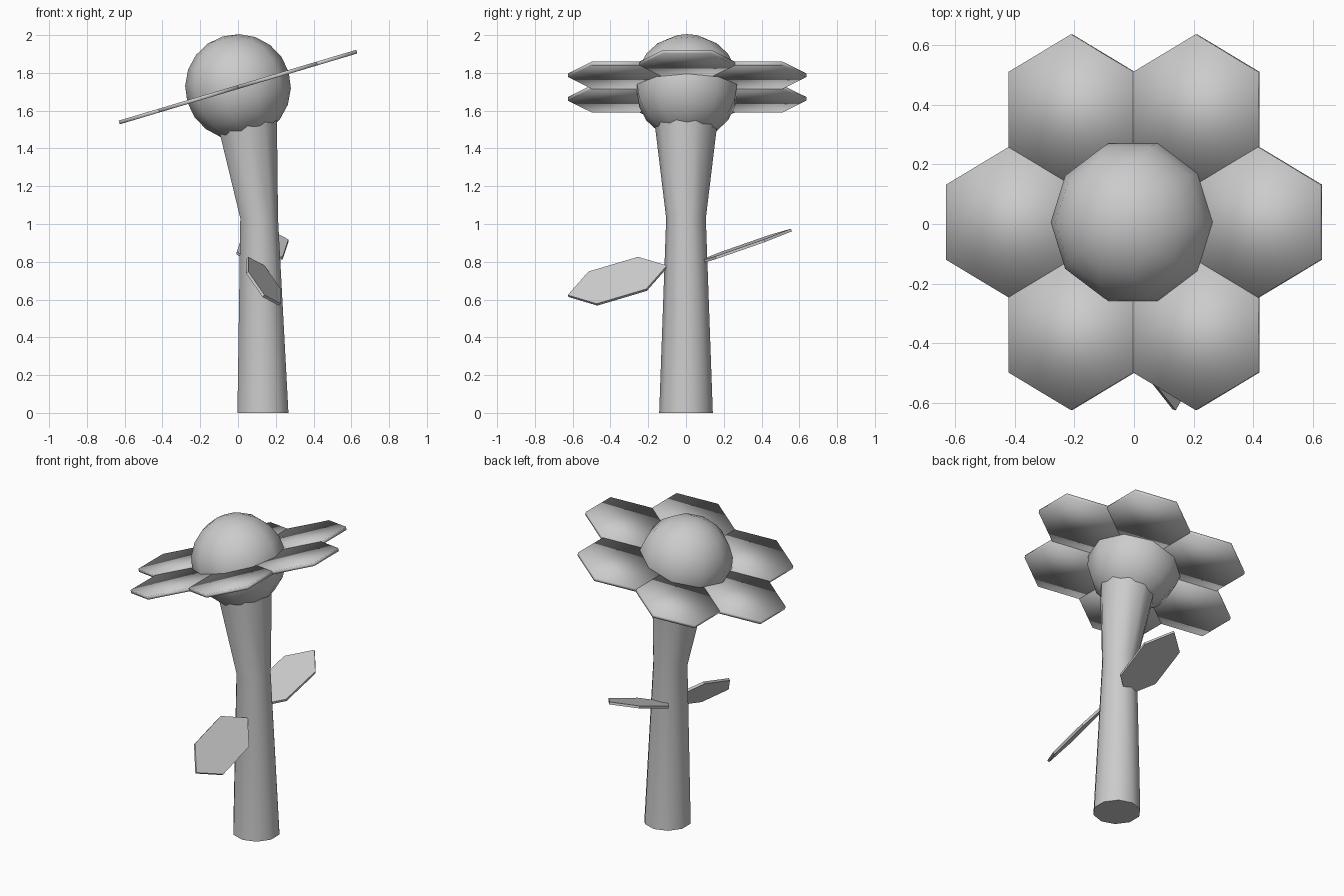
import bpy, bmesh, math
from mathutils import Vector, Matrix

if "Cube" in bpy.data.objects:
    bpy.data.objects.remove(bpy.data.objects["Cube"])

TILT = math.radians(-16.6)          # flower face leans about the y axis
HEAD = Vector((0, 0.006, 1.725))


def finish(name, bm, smooth):
    bmesh.ops.recalc_face_normals(bm, faces=bm.faces)
    for f in bm.faces:
        f.smooth = smooth
    me = bpy.data.meshes.new(name)
    bm.to_mesh(me)
    bm.free()
    ob = bpy.data.objects.new(name, me)
    bpy.context.collection.objects.link(ob)
    return ob


def hex_plate(name, centre, u, v, thick, smooth):
    """Hexagonal slab: u reaches a corner, v reaches the middle of a flat side."""
    n = u.cross(v).normalized() * thick / 2
    bm = bmesh.new()
    ring = [u, u / 2 + v, -u / 2 + v, -u, -u / 2 - v, u / 2 - v]
    top = [bm.verts.new(centre + p + n) for p in ring]
    bot = [bm.verts.new(centre + p - n) for p in ring]
    bm.faces.new(top)
    bm.faces.new(bot[::-1])
    for i in range(6):
        j = (i + 1) % 6
        bm.faces.new((top[i], bot[i], bot[j], top[j]))
    return finish(name, bm, smooth)


# Stem: ten-sided rings (z, centre x, radius)
bm = bmesh.new()
rings = []
for z, cx, r in [(0, 0.132, 0.142), (1.03, 0.112, 0.105), (1.6, 0.04, 0.174)]:
    rings.append([bm.verts.new((cx + r * math.sin(a), r * math.cos(a), z))
                  for a in [math.tau * i / 10 for i in range(10)]])
for lo, hi in zip(rings, rings[1:]):
    for i in range(10):
        j = (i + 1) % 10
        bm.faces.new((lo[i], lo[j], hi[j], hi[i]))
bm.faces.new(rings[0])
bm.faces.new(rings[-1])
stem = finish("stem", bm, False)
bpy.context.view_layer.objects.active = stem
stem.select_set(True)
bpy.ops.object.shade_smooth_by_angle(angle=math.radians(50))

# Flower centre: low-poly ball, corners on the y axis
tilt = Matrix.Rotation(TILT, 4, 'Y')
bm = bmesh.new()
bmesh.ops.create_uvsphere(
    bm, u_segments=10, v_segments=10, radius=0.28,
    matrix=Matrix.Translation(HEAD) @ tilt @ Matrix.Rotation(math.pi / 2, 4, 'Z'))
finish("flower_centre", bm, True)

# Petals: six hexagons on a honeycomb ring, corners along y
R = 0.2525
for i in range(6):
    a = math.radians(60 * i)
    offset = Vector((math.cos(a), math.sin(a), 0)) * R * math.sqrt(3)
    hex_plate(f"petal_{i + 1}", HEAD + tilt @ offset, tilt @ Vector((0, R, 0)),
              tilt @ Vector((-R * math.sqrt(3) / 2, 0, 0)), 0.02, True)

# Leaves: stretched hexagons
hex_plate("front_leaf", Vector((0.135, -0.362, 0.697)), Vector((0, 0.2625, 0.078)),
          Vector((-0.086, -0.022, 0.085)), 0.015, False)
hex_plate("back_leaf", Vector((0.13, 0.30, 0.878)), Vector((0.03, 0.258, 0.09)),
          Vector((0.122, -0.015, -0.012)), 0.015, False)
